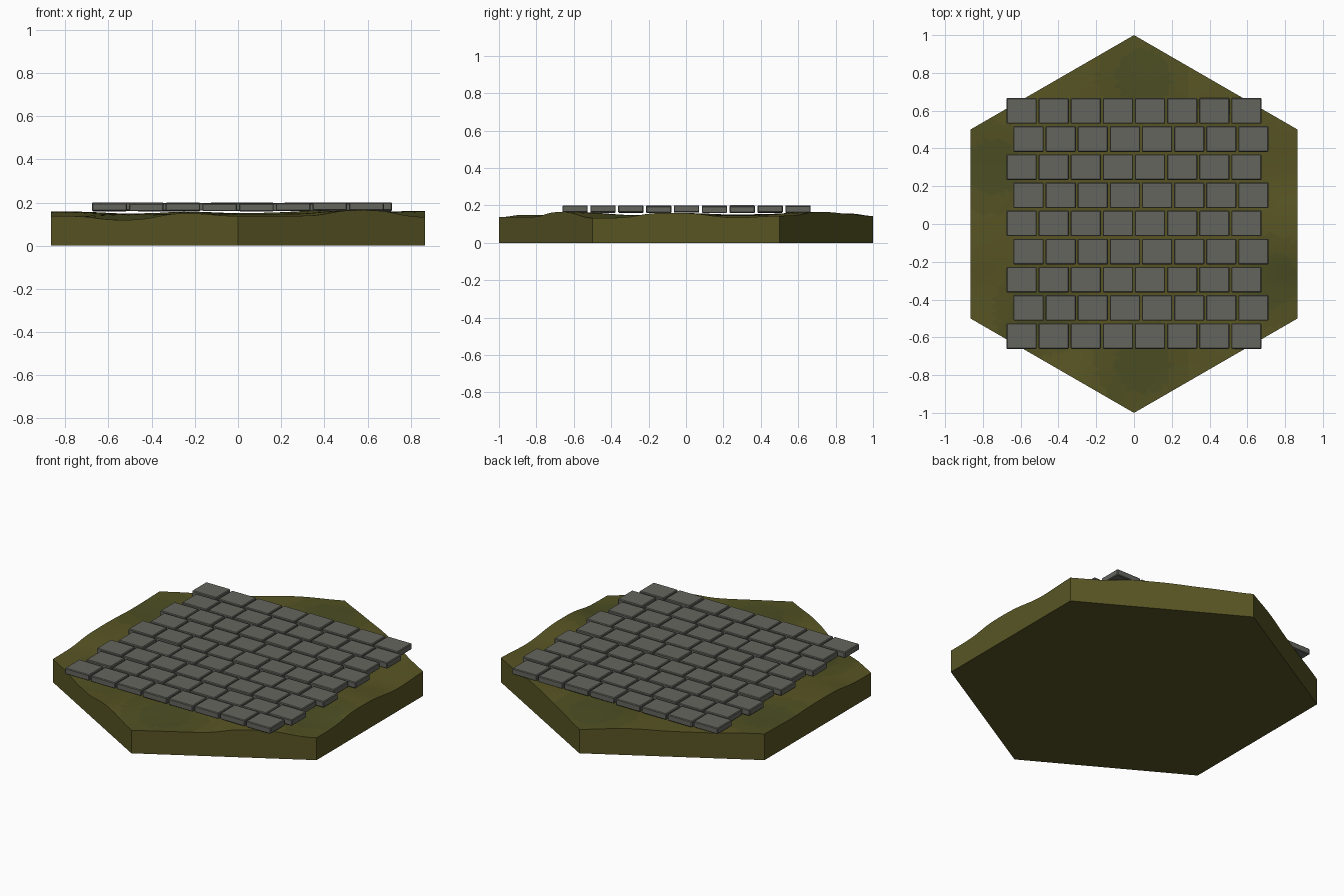
import bpy, bmesh, math, random

if "Cube" in bpy.data.objects:
    bpy.data.objects.remove(bpy.data.objects["Cube"])

random.seed(4)


def srgb(r, g, b):
    f = lambda c: c / 12.92 if c <= 0.04045 else ((c + 0.055) / 1.055) ** 2.4
    return (f(r / 255), f(g / 255), f(b / 255), 1)


def material(name, rgb):
    m = bpy.data.materials.new(name)
    m.diffuse_color = srgb(*rgb)
    m.use_nodes = True
    m.node_tree.nodes["Principled BSDF"].inputs["Base Color"].default_value = m.diffuse_color
    return m


grass = [material("olive_grass", (88, 85, 36)),
         material("mid_green_grass", (82, 81, 35)),
         material("dark_green_grass", (76, 78, 35))]
stone = material("grey_stone", (101, 101, 95))

# Rolling ground: hills and dips as (x, y, height)
HILLS = [(.87, -.5, .130), (.87, 0, .163), (.87, .25, .13), (.87, .5, .145),
         (0, 1, .138), (.45, .75, .167), (.2, .88, .155), (0, -1, .135),
         (.25, -.86, .137), (.6, -.65, .167), (-.5, -.72, .115),
         (-.25, -.86, .152), (-.87, -.5, .135), (-.87, 0, .16),
         (-.87, .3, .15), (-.87, .5, .158), (-.5, .75, .15), (-.2, .9, .16)]
DARK = [(-.75, .3), (.72, -.3), (.05, -.75), (.05, .78), (-.5, -.45)]


def ground(x, y):
    total, weight = .148 * .12, .12
    for hx, hy, h in HILLS:
        w = math.exp(-((x - hx) ** 2 + (y - hy) ** 2) / .026)
        total, weight = total + h * w, weight + w
    return total / weight


def shade(x, y):
    d = sum(math.exp(-((x - a) ** 2 + (y - b) ** 2) / .05) for a, b in DARK)
    return 2 if d > .65 else 1 if d > .3 else 0


# Hexagonal ground tile
bm = bmesh.new()
rim = [bm.verts.new((math.sin(k * math.pi / 3), math.cos(k * math.pi / 3), 0))
       for k in range(6)]
mid = bm.verts.new((0, 0, 0))
for k in range(6):
    bm.faces.new((mid, rim[(k + 1) % 6], rim[k]))
bmesh.ops.subdivide_edges(bm, edges=bm.edges[:], cuts=23, use_grid_fill=True)
for f in bm.faces:
    c = f.calc_center_median()
    f.material_index = shade(c.x, c.y)
for v in bm.verts:
    v.co.z = ground(v.co.x, v.co.y)
border = [e for e in bm.edges if e.is_boundary]
skirt = bmesh.ops.extrude_edge_only(bm, edges=border)["geom"]
for g in skirt:
    if isinstance(g, bmesh.types.BMVert):
        g.co.z = 0
    elif isinstance(g, bmesh.types.BMFace):
        g.material_index = 0
loop = sorted((g for g in skirt if isinstance(g, bmesh.types.BMVert)),
              key=lambda v: math.atan2(v.co.y, v.co.x))
bm.faces.new(loop).material_index = 0
bmesh.ops.recalc_face_normals(bm, faces=bm.faces[:])
me = bpy.data.meshes.new("ground_tile")
bm.to_mesh(me)
bm.free()
for m in grass:
    me.materials.append(m)
tile = bpy.data.objects.new("ground_tile", me)
bpy.context.collection.objects.link(tile)
bpy.context.view_layer.objects.active = tile
tile.select_set(True)
bpy.ops.object.shade_smooth_by_angle(angle=math.radians(35))
tile.select_set(False)

# Paving stones: nine staggered rows of eight
bm = bmesh.new()
for row in range(9):
    shift = .037 if row % 2 else 0
    for col in range(8):
        x = -.595 + col * .17 + shift
        y = (row - 4) * .149 + .003
        z = .18 + random.uniform(-.003, .003)
        vs = bmesh.ops.create_cube(bm, size=1)["verts"]
        for v in vs:
            v.co = (x + v.co.x * .16, y + v.co.y * .135, z + v.co.z * .036)
bmesh.ops.bevel(bm, geom=bm.edges[:], offset=.004, segments=1, affect='EDGES')
me = bpy.data.meshes.new("paving_stones")
bm.to_mesh(me)
bm.free()
me.materials.append(stone)
bpy.context.collection.objects.link(bpy.data.objects.new("paving_stones", me))
